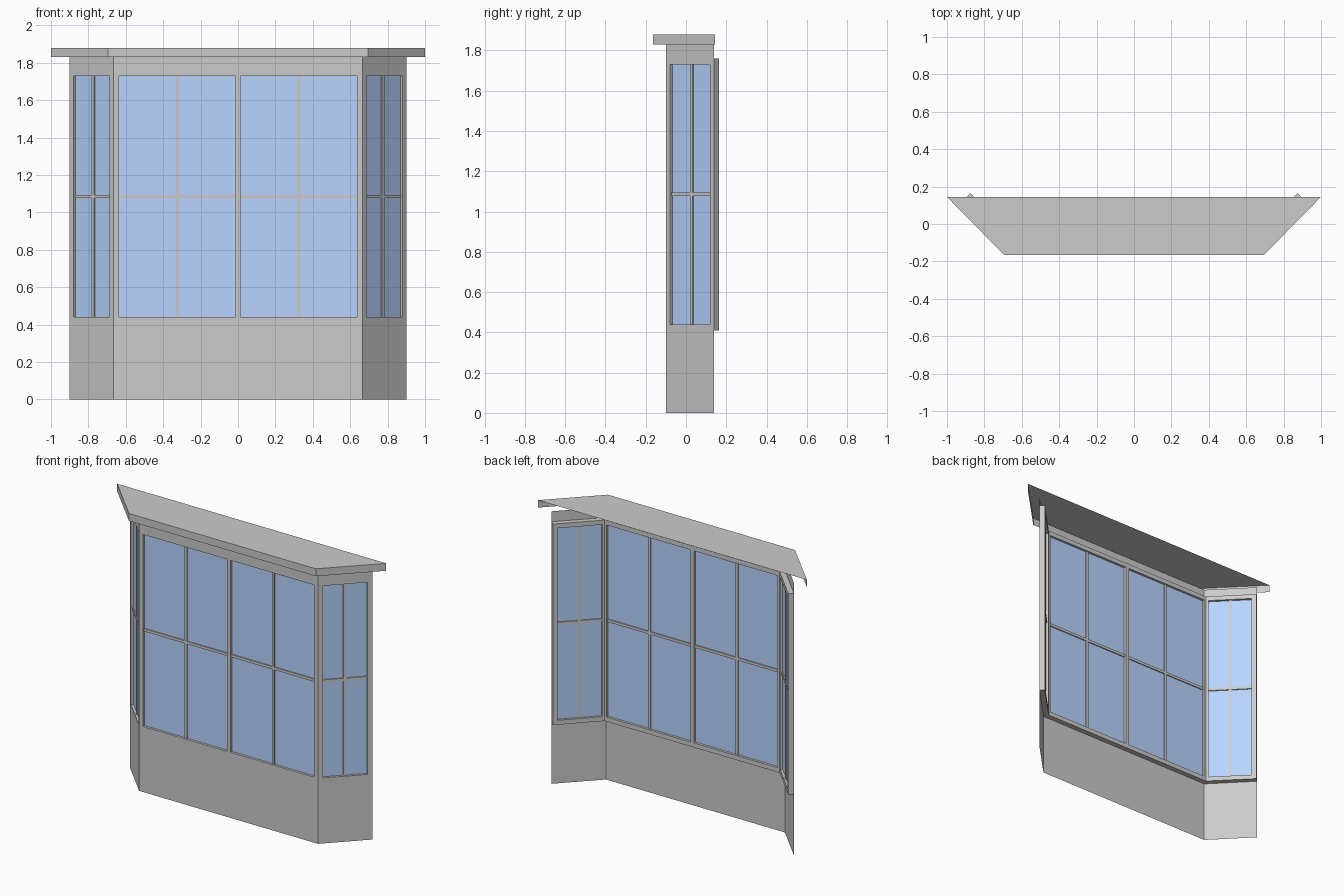
import bpy, bmesh, math
from mathutils import Vector, Matrix

if "Cube" in bpy.data.objects:
    bpy.data.objects.remove(bpy.data.objects["Cube"])

glass_mat = bpy.data.materials.new("glass_blue")
glass_mat.diffuse_color = (0.48, 0.66, 1.0, 1.0)
glass_mat.use_nodes = True
glass_mat.node_tree.nodes["Principled BSDF"].inputs["Base Color"].default_value = glass_mat.diffuse_color

Z0, Z1 = 0.41, 1.76        # frame bottom and top
WALL_TOP, ROOF_TOP = 1.83, 1.88
DEPTH, BORDER = 0.035, 0.03
PLAN = [(-0.9, 0.14), (-0.665, -0.1), (0.665, -0.1), (0.9, 0.14)]
ROOF = [(-1.0, 0.145), (-0.695, -0.165), (0.695, -0.165), (1.0, 0.145)]


def finish(name, bm, mat=None):
    me = bpy.data.meshes.new(name)
    bm.to_mesh(me)
    bm.free()
    ob = bpy.data.objects.new(name, me)
    bpy.context.collection.objects.link(ob)
    if mat:
        me.materials.append(mat)
    return ob


def strip(bm, path, z0, z1):
    """Upright sheet following a plan path."""
    lo = [bm.verts.new((x, y, z0)) for x, y in path]
    hi = [bm.verts.new((x, y, z1)) for x, y in path]
    for i in range(len(path) - 1):
        bm.faces.new((lo[i], lo[i + 1], hi[i + 1], hi[i]))
    return hi


def box(bm, a, b, m):
    """Box between two local corners, placed by m."""
    a, b = Vector(a), Vector(b)
    d = b - a
    bmesh.ops.create_cube(bm, size=1, matrix=m @ Matrix.Translation((a + b) / 2)
                          @ Matrix.Diagonal((d.x, d.y, d.z, 1)))


def window(name, p, q, sashes):
    """Frame, muntins and glass between plan points p and q (inside is local +y)."""
    d = Vector(q) - Vector(p)
    length = d.length
    m = Matrix.Translation((p[0], p[1], 0)) @ Matrix.Rotation(math.atan2(d.y, d.x), 4, 'Z')
    zb, zt, zm = Z0 + BORDER, Z1 - BORDER, (Z0 + Z1) / 2
    # frame: rails, end posts and any centre post
    bm = bmesh.new()
    box(bm, (0, 0, Z0), (length, DEPTH, zb), m)
    box(bm, (0, 0, zt), (length, DEPTH, Z1), m)
    box(bm, (0, 0, zb), (BORDER, DEPTH, zt), m)
    box(bm, (length - BORDER, 0, zb), (length, DEPTH, zt), m)
    edges = [BORDER, length - BORDER]
    if sashes == 2:
        c = length / 2
        box(bm, (c - 0.013, 0, zb), (c + 0.013, DEPTH, zt), m)
        edges = [BORDER, c - 0.013, c + 0.013, length - BORDER]
    finish(name + "_frame", bm)
    # muntin cross and pane in every sash
    bars, panes = bmesh.new(), bmesh.new()
    for l, r in zip(edges[::2], edges[1::2]):
        c = (l + r) / 2
        box(bars, (c - 0.009, 0.009, zb), (c + 0.009, 0.026, zt), m)
        box(bars, (l, 0.009, zm - 0.009), (r, 0.026, zm + 0.009), m)
        box(panes, (l, 0.016, zb), (r, 0.019, zt), m)
    finish(name + "_muntins", bars)
    finish(name + "_glass", panes, glass_mat)


# thin walls below and above the windows
bm = bmesh.new()
strip(bm, PLAN, 0, Z0)
strip(bm, PLAN, Z1, WALL_TOP)
finish("bay_walls", bm)

# roof sheet with fascia, open at the back and underneath
bm = bmesh.new()
bm.faces.new(strip(bm, ROOF, WALL_TOP, ROOF_TOP))
finish("roof", bm)

# windows
for name, i, sashes in (("left_window", 0, 1), ("front_window", 1, 2), ("right_window", 2, 1)):
    window(name, PLAN[i], PLAN[i + 1], sashes)
